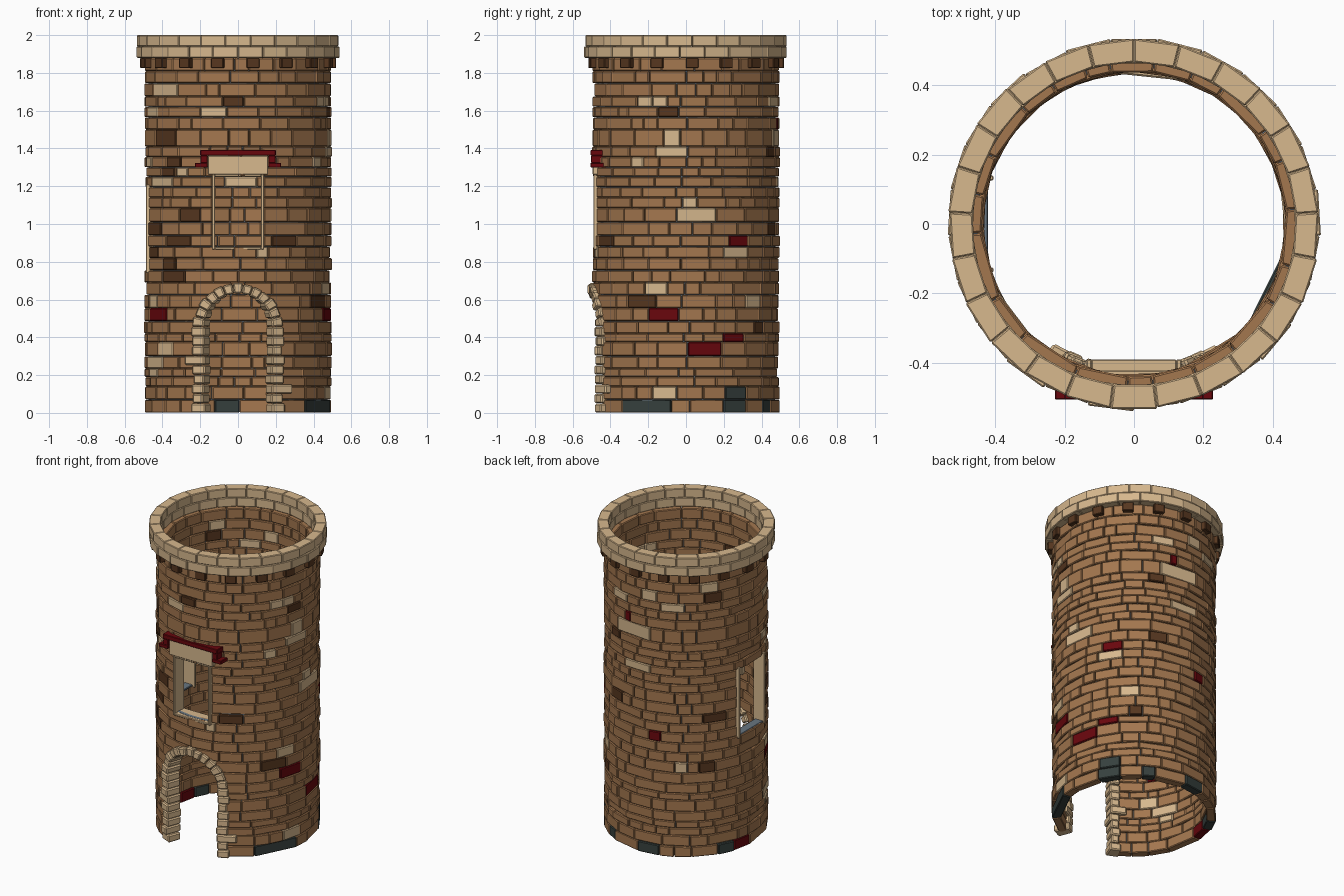
import bpy, bmesh, random
from math import pi, tau, sin, cos, asin, sqrt, radians
from mathutils import Matrix

random.seed(7)
if "Cube" in bpy.data.objects:
    bpy.data.objects.remove(bpy.data.objects["Cube"])

FRONT = -pi / 2
COLOURS = {
    "brick_brown": (0.37, 0.185, 0.078),
    "pale_stone": (0.68, 0.48, 0.27),
    "dark_brown": (0.095, 0.038, 0.014),
    "deep_red": (0.14, 0.002, 0.004),
    "slate": (0.038, 0.052, 0.048),
    "mortar_grey": (0.14, 0.18, 0.22),
}
BROWN, PALE, DARK, RED, SLATE, MORTAR = range(6)


def make_material(name, rgb):
    mat = bpy.data.materials.new(name)
    mat.use_nodes = True
    mat.diffuse_color = (*rgb, 1)
    node = mat.node_tree.nodes["Principled BSDF"]
    node.inputs["Base Color"].default_value = (*rgb, 1)
    node.inputs["Roughness"].default_value = 0.9
    return mat


MATERIALS = [make_material(n, c) for n, c in COLOURS.items()]


def finish(bm, name, bevel=0.005):
    """Turn a bmesh into a named object with slightly worn edges."""
    bmesh.ops.recalc_face_normals(bm, faces=bm.faces)
    mesh = bpy.data.meshes.new(name)
    bm.to_mesh(mesh)
    bm.free()
    for mat in MATERIALS:
        mesh.materials.append(mat)
    obj = bpy.data.objects.new(name, mesh)
    bpy.context.collection.objects.link(obj)
    if bevel:
        mod = obj.modifiers.new("worn_edges", "BEVEL")
        mod.width = bevel
        mod.segments = 1


def block(bm, quad, r0, r1, mat):
    """Stone whose outline is a quad of (angle, height), between two radii."""
    rings = [[bm.verts.new((r * cos(a), r * sin(a), z)) for a, z in quad]
             for r in (r0, r1)]
    faces = [bm.faces.new(ring) for ring in rings]
    for i in range(4):
        j = (i + 1) % 4
        faces.append(bm.faces.new((rings[0][i], rings[0][j], rings[1][j], rings[1][i])))
    for f in faces:
        f.material_index = mat


def wedge(bm, a0, a1, z0, z1, r0, r1, mat):
    block(bm, [(a0, z0), (a1, z0), (a1, z1), (a0, z1)], r0, r1, mat)


def box(bm, x0, x1, y0, y1, z0, z1, mat):
    m = Matrix.Translation(((x0 + x1) / 2, (y0 + y1) / 2, (z0 + z1) / 2))
    m = m @ Matrix.Diagonal((x1 - x0, y1 - y0, z1 - z0, 1))
    for v in bmesh.ops.create_cube(bm, size=1, matrix=m)["verts"]:
        for f in v.link_faces:
            f.material_index = mat


# Accent stones as (start, end, height): across the front, across the +x side,
# or by bearing in degrees round the back
FRONT_ACCENTS = {
    PALE: [(-.45, -.32, 1.72), (-.2, -.06, 1.6), (-.46, -.35, 1.23), (-.33, -.27, 1.28),
           (-.47, -.43, .6), (-.48, -.4, .27), (.4, .44, 1.33), (.1, .16, .85)],
    DARK: [(-.08, .03, 1.65), (-.41, -.34, 1.28), (-.31, -.2, 1.05), (-.38, -.25, .91),
           (.18, .31, .91)],
    RED: [(-.47, -.38, .52)],
}
SIDE_ACCENTS = {
    PALE: [(-.26, -.18, 1.65), (-.17, -.1, 1.65), (-.12, -.03, 1.45), (-.16, .01, 1.4),
           (-.28, -.22, 1.33), (-.02, .06, 1.11), (-.05, .16, 1.05), (.2, .33, .85),
           (-.22, -.1, .66), (.32, .4, .6), (-.18, -.05, .1)],
    DARK: [(-.15, -.04, 1.6), (.43, .47, 1.4), (-.31, -.16, .6), (.36, .41, .45)],
    RED: [(.23, .33, .91), (-.2, -.04, .52), (.01, .19, .34), (.2, .31, .4)],
    SLATE: [(-.34, -.08, .03), (.21, .32, .1), (.2, .32, .03), (.41, .45, .03)],
}
BACK_ACCENTS = {
    PALE: [(92, 104, 1.72), (69, 99, 1.45), (107, 124, 1.65), (63, 79, 1.65), (135, 148, 1.8),
           (117, 126, .6), (77, 99, 1.22)],
    DARK: [(138, 151, 1.7), (61, 74, .97), (137, 155, .91), (134, 146, .6)],
    RED: [(98, 107, .8), (77, 82, 1.53), (162, 176, .03)],
    SLATE: [(148, 161, .03), (89, 106, .03)],
}
accents = []
for group, to_angle in ((FRONT_ACCENTS, lambda x: FRONT + asin(x / .495)),
                        (SIDE_ACCENTS, lambda y: asin(y / .495)),
                        (BACK_ACCENTS, radians)):
    for colour, spots in group.items():
        accents += [(to_angle(p), to_angle(q), z, colour) for p, q, z in spots]

# Openings: arched door, front window, side window
ARCH_Z = .455


def free_arcs(z, fixed):
    cuts = []
    if z < ARCH_Z + .205:
        half = sqrt(.205 ** 2 - max(0, z - ARCH_Z) ** 2)
        cuts.append((FRONT, asin(half / .47)))
    if .88 < z < 1.25:
        cuts.append((FRONT, asin(.13 / .47)))
    if .73 < z < 1.2:
        cuts.append((pi, asin(.135 / .47)))
    if not cuts:
        start = fixed[0][0] if fixed else random.uniform(0, tau)
        return [(start, start + tau)]
    arcs = []
    for i, (c, h) in enumerate(cuts):
        nxt, nh = cuts[(i + 1) % len(cuts)]
        arcs.append((c + h, nxt - nh + (tau if i == len(cuts) - 1 else 0)))
    return arcs


# Wall courses with a thin mortar core
ROWS = [0, .07, .14, .19, .235, .3, .375, .42, .485, .555, .625, .69, .755, .82, .88,
        .94, 1.01, 1.085, 1.14, 1.195, 1.25, 1.3, 1.355, 1.41, 1.5, 1.565, 1.62,
        1.675, 1.745, 1.81, 1.88]
wall, core = bmesh.new(), bmesh.new()


def brick(a, b, z0, z1, colour):
    wedge(wall, a + .003, b - .003, z0 + .001, z1 - .001,
          .44, .495 + random.uniform(-.004, .003), colour)


def fill(a, b, z0, z1):
    """Plain bricks of random length, with odd ones on the plain far quarter."""
    widths = [random.uniform(.5, 1.5) for _ in range(max(1, round((b - a) / .28)))]
    scale = (b - a) / sum(widths)
    for w in widths:
        end = a + w * scale
        odd = radians(190) < a % tau < radians(225) and random.random() < .12
        brick(a, end, z0, z1, random.choice((PALE, DARK)) if odd else BROWN)
        a = end


for z0, z1 in zip(ROWS, ROWS[1:]):
    fixed = [(s, e, c) for s, e, z, c in accents if z0 <= z < z1]
    for start, end in free_arcs((z0 + z1) / 2, fixed):
        at = start
        placed = sorted(((s - start) % tau, e - s, c) for s, e, c in fixed)
        for offset, length, colour in placed:
            s, e = start + offset, min(start + offset + length, end)
            if e - max(s, at) < .03:
                continue
            if s - at > .05:
                fill(at, s, z0, z1)
                at = s
            brick(at, e, z0, z1, colour)
            at = e
        if end - at > .02:
            fill(at, end, z0, z1)
        first, span = start + .02, end - start - .04
        steps = max(1, round(span / .17))
        for i in range(steps):
            wedge(core, first + span * i / steps, first + span * (i + 1) / steps,
                  max(z0, .006), min(z1, 1.87), .453, .474, MORTAR)
finish(wall, "wall_bricks", .006)
finish(core, "mortar_core", 0)

# Crown: two pale courses over a ring of dark brackets
crown = bmesh.new()
COUNT = 25
for z0, z1, shift, r1 in ((1.88, 1.94, .5, .537), (1.94, 2, 0, .535)):
    for i in range(COUNT):
        a, b = (pi / 2 + (i + shift + k) * tau / COUNT for k in (0, 1))
        wedge(crown, a + .001, b - .001, z0, z1, .466, r1 + random.uniform(-.004, .003), PALE)
finish(crown, "crown_stones", .004)

brackets = bmesh.new()
for i in range(17):
    a = radians(46) + i * tau / 17
    wedge(brackets, a - .065, a + .065, 1.825, 1.88, .47, .52, DARK)
finish(brackets, "crown_brackets", .004)

# Door surround: stacked jamb stones and arch stones wrapped on the wall
surround = bmesh.new()


def surround_stone(points):
    block(surround, [(FRONT + asin(x / .5), z) for x, z in points],
          .415 + random.uniform(-.01, .01), .515 + random.uniform(-.008, .008), PALE)


JAMBS = 9
for side in (-1, 1):
    for i in range(JAMBS):
        z0, z1 = i * ARCH_Z / JAMBS + .001, (i + 1) * ARCH_Z / JAMBS - .001
        x0 = .175 + random.uniform(-.006, .006)
        x1 = .235 + random.uniform(-.006, .01)
        if (side, i) in ((-1, 5), (1, 2)):
            x1 += .04
        surround_stone([(side * x0, z0), (side * x1, z0), (side * x1, z1), (side * x0, z1)])
VOUSSOIRS = 13
for i in range(VOUSSOIRS):
    t0, t1 = i * pi / VOUSSOIRS + .01, (i + 1) * pi / VOUSSOIRS - .01
    outer = .233 + random.uniform(-.005, .005)
    surround_stone([(r * cos(t), ARCH_Z + r * sin(t))
                    for r, t in ((.178, t0), (outer, t0), (outer, t1), (.178, t1))])
finish(surround, "door_surround", .007)

# Front window frame
frame = bmesh.new()
for side in (-1, 1):
    box(frame, *sorted((side * .122, side * .137)), -.49, -.39, .865, 1.262, PALE)
for z in (.865, 1.25):
    box(frame, -.122, .122, -.49, -.39, z, z + .014, PALE)
finish(frame, "front_window_frame", .003)

# Side window jambs and grey sill
side_frame = bmesh.new()
for side in (-1, 1):
    box(side_frame, -.488, -.405, *sorted((side * .125, side * .14)), .74, 1.21, PALE)
box(side_frame, -.478, -.42, -.125, .125, .745, .757, MORTAR)
finish(side_frame, "side_window_frame", .003)

# Lintel with stepped red hood
lintel = bmesh.new()
box(lintel, -.16, .16, -.495, -.42, 1.262, 1.362, PALE)
finish(lintel, "window_lintel", .004)
hood = bmesh.new()
box(hood, -.2, .2, -.505, -.44, 1.362, 1.392, RED)
for side in (-1, 1):
    box(hood, *sorted((side * .162, side * .198)), -.502, -.42, 1.322, 1.362, RED)
    box(hood, *sorted((side * .162, side * .228)), -.505, -.42, 1.3, 1.324, RED)
finish(hood, "window_hood", .003)
